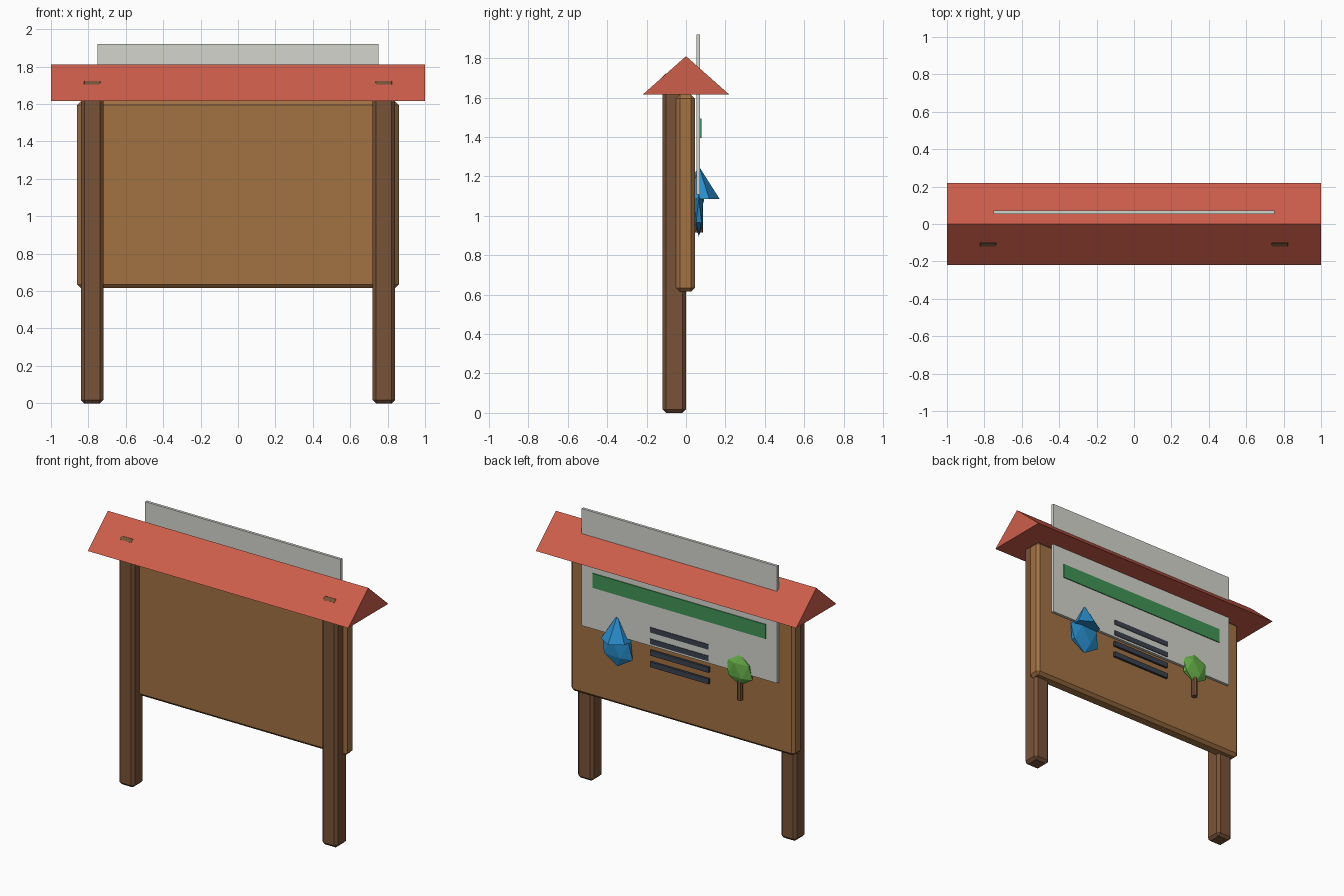
import bpy
import math

if "Cube" in bpy.data.objects:
    bpy.data.objects.remove(bpy.data.objects["Cube"])


def material(name, r, g, b):
    """Flat colour given as 0-255 display values, stored as linear."""
    lin = [((c / 255 + 0.055) / 1.055) ** 2.4 for c in (r, g, b)]
    m = bpy.data.materials.new(name)
    m.diffuse_color = (*lin, 1)
    m.use_nodes = True
    m.node_tree.nodes["Principled BSDF"].inputs["Base Color"].default_value = m.diffuse_color
    return m


POST = material("dark wood", 121, 83, 56)
BOARD = material("light wood", 162, 114, 68)
ROOF = material("roof red", 205, 94, 75)
PAPER = material("pale grey", 213, 213, 206)
BANNER = material("banner green", 66, 148, 87)
INK = material("dark slate", 60, 66, 78)
BLUE = material("crystal blue", 40, 142, 205)
LEAF = material("leaf green", 105, 180, 75)


def finish(name, mat, scale=(1, 1, 1)):
    ob = bpy.context.object
    ob.name = name
    ob.scale = scale
    ob.data.materials.append(mat)
    return ob


def box(name, mat, x, y, z, bevel=0):
    """Box from (min, max) ranges on each axis, with an optional chamfer."""
    mid = [(a + b) / 2 for a, b in (x, y, z)]
    size = [b - a for a, b in (x, y, z)]
    bpy.ops.mesh.primitive_cube_add(size=1, location=mid)
    ob = finish(name, mat, size)
    bpy.ops.object.transform_apply(location=False, rotation=False, scale=True)
    if bevel:
        mod = ob.modifiers.new("chamfer", "BEVEL")
        mod.width = bevel
        mod.segments = 1
    return ob


def gem(name, mat, location, radius, flat):
    bpy.ops.mesh.primitive_ico_sphere_add(subdivisions=1, radius=radius, location=location)
    return finish(name, mat, (1, flat, 1))


# Posts, whose tops just break through the front roof slope
for side, cx in (("left", -0.78), ("right", 0.78)):
    box(side + "_post", POST, (cx - 0.06, cx + 0.06), (-0.12, 0.0), (0, 1.722), 0.018)

# Main board
box("board", BOARD, (-0.86, 0.86), (-0.05, 0.045), (0.615, 1.615), 0.02)

# Roof: closed triangular prism
profile = [(-0.22, 1.615), (0.22, 1.615), (0.0, 1.81)]
verts = [(x, y, z) for x in (-1, 1) for y, z in profile]
faces = [(2, 1, 0), (3, 4, 5), (0, 1, 4, 3), (1, 2, 5, 4), (2, 0, 3, 5)]
mesh = bpy.data.meshes.new("roof")
mesh.from_pydata(verts, [], faces)
mesh.materials.append(ROOF)
bpy.context.collection.objects.link(bpy.data.objects.new("roof", mesh))

# Notice panel, header strip and text lines on the back
box("notice_panel", PAPER, (-0.75, 0.75), (0.053, 0.072), (1.108, 1.92))
box("header_strip", BANNER, (-0.665, 0.665), (0.066, 0.078), (1.395, 1.495))
for i in range(4):
    z = 1.22 - 0.08 * i
    box(f"text_line_{i + 1}", INK, (-0.225, 0.225), (0.06, 0.076), (z - 0.018, z + 0.018))

# Crystal: flattened gem under a six-sided point
gem("crystal_base", BLUE, (0.48, 0.065, 1.025), 0.13, 0.2)
bpy.ops.mesh.primitive_cone_add(vertices=6, radius1=0.105, depth=0.165,
                                location=(0.48, 0.066, 1.1675))
finish("crystal_point", BLUE)

# Tree: flattened crown on a small trunk
gem("tree_crown", LEAF, (-0.46, 0.068, 1.125), 0.11, 0.25)
bpy.ops.mesh.primitive_cylinder_add(vertices=8, radius=0.02, depth=0.14,
                                    location=(-0.46, 0.066, 0.985))
finish("tree_trunk", POST)
